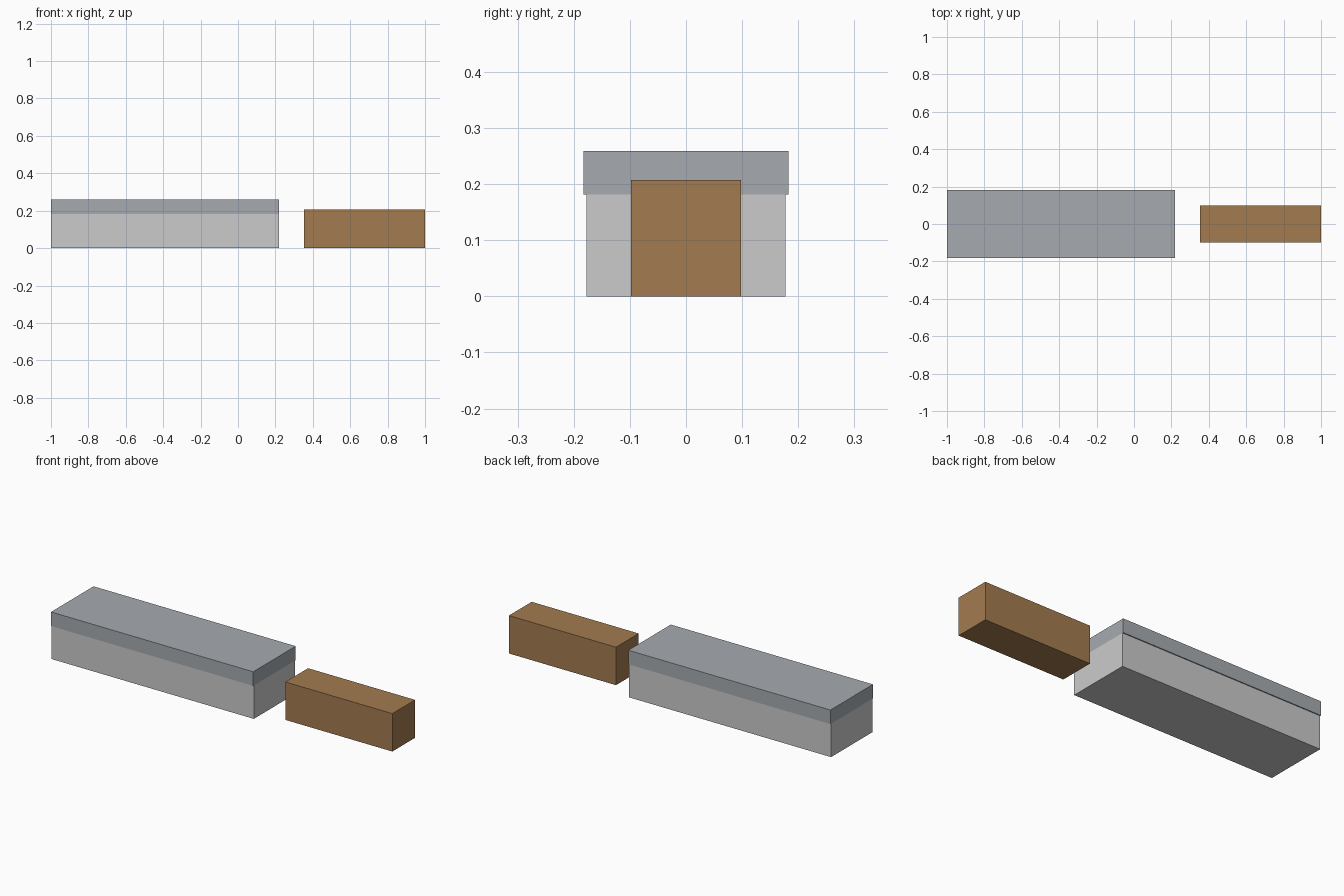
import bpy

if "Cube" in bpy.data.objects:
    bpy.data.objects.remove(bpy.data.objects["Cube"])


def material(name, color):
    mat = bpy.data.materials.new(name)
    mat.diffuse_color = color
    mat.use_nodes = True
    mat.node_tree.nodes["Principled BSDF"].inputs["Base Color"].default_value = mat.diffuse_color
    return mat


def box(name, x, half_width, z, mat=None):
    """Box spanning x and z ranges, symmetric about y = 0."""
    bpy.ops.mesh.primitive_cube_add(
        size=1, location=((x[0] + x[1]) / 2, 0, (z[0] + z[1]) / 2))
    obj = bpy.context.object
    obj.name = name
    obj.scale = (x[1] - x[0], 2 * half_width, z[1] - z[0])
    bpy.ops.object.transform_apply(location=False, rotation=False, scale=True)
    if mat:
        obj.data.materials.append(mat)
    return obj


steel = material("blue_grey", (0.38, 0.41, 0.44, 1))
wood = material("brown", (0.37, 0.20, 0.08, 1))

# Long grey body with a slightly wider slab on top
long_x = (-1.0, 0.22)
box("long_base", long_x, 0.1777, (0, 0.182))
box("long_top_slab", long_x, 0.183, (0.182, 0.259), steel)

# Separate brown block
box("brown_block", (0.354, 1.0), 0.098, (0, 0.207), wood)
